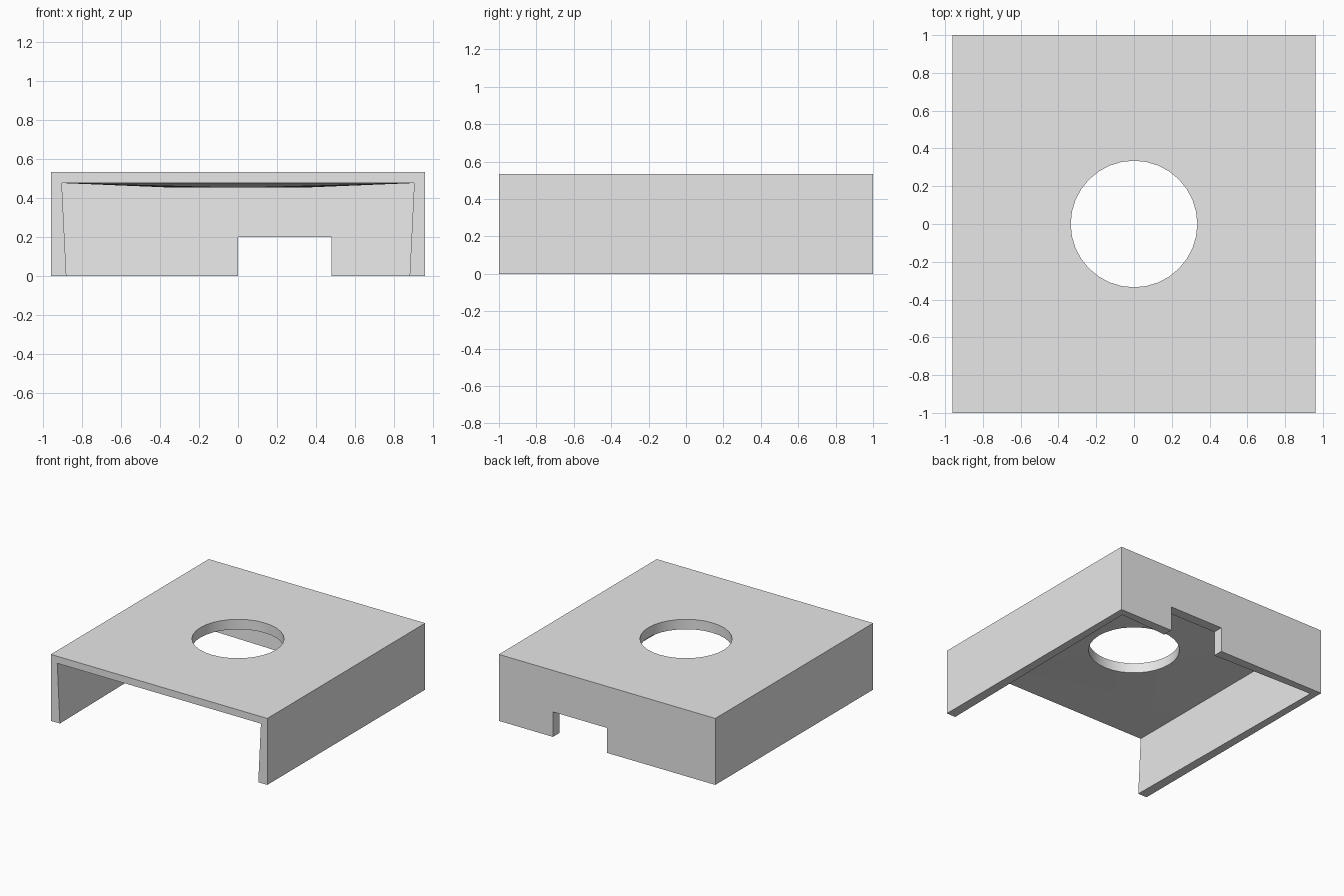
import bpy, bmesh, math

cube = bpy.data.objects.get("Cube")
if cube:
    bpy.data.objects.remove(cube, do_unlink=True)

W, D, H = 0.96, 1.0, 0.533      # half width, half depth, height
RADIUS, SEGMENTS = 0.335, 32
THICKNESS = 0.08

mat = bpy.data.materials.new("light_grey")
mat.use_nodes = True
grey = (0.8, 0.8, 0.8, 1)
mat.diffuse_color = grey
mat.node_tree.nodes["Principled BSDF"].inputs["Base Color"].default_value = grey

bm = bmesh.new()

# Top panel: corners joined to the round hole
top = [bm.verts.new((sx * W, sy * D, H))
       for sx, sy in ((1, 1), (-1, 1), (-1, -1), (1, -1))]
ring = [bm.verts.new((RADIUS * math.cos(a), RADIUS * math.sin(a), H))
        for a in (2 * math.pi * i / SEGMENTS for i in range(SEGMENTS))]
quarter = SEGMENTS // 4
for i in range(SEGMENTS):
    corner = top[i // quarter]
    bm.faces.new((ring[i], corner, ring[(i + 1) % SEGMENTS]))
    if i % quarter == 0:
        bm.faces.new((ring[i], top[i // quarter - 1], corner))

# Side walls; the front stays open
foot = [bm.verts.new((v.co.x, v.co.y, 0)) for v in top]
bm.faces.new((top[0], top[3], foot[3], foot[0]))
bm.faces.new((top[2], top[1], foot[1], foot[2]))

# Back wall with a rectangular notch in its lower edge
notch = [bm.verts.new((x, D, z))
         for x, z in ((0.48, 0), (0.48, 0.2), (0, 0.2), (0, 0))]
bm.faces.new([top[1], top[0], foot[0], *notch, foot[1]])

bm.normal_update()
mesh = bpy.data.meshes.new("cover_shell")
bm.to_mesh(mesh)
bm.free()
mesh.materials.append(mat)
cover = bpy.data.objects.new("cover_shell", mesh)
bpy.context.collection.objects.link(cover)

# Wall thickness grows inward
bpy.context.view_layer.objects.active = cover
cover.select_set(True)
shell = cover.modifiers.new("wall_thickness", "SOLIDIFY")
shell.thickness = THICKNESS
shell.offset = -1
shell.use_even_offset = False
bpy.ops.object.modifier_apply(modifier=shell.name)
bpy.ops.object.shade_smooth_by_angle(angle=math.radians(30))
